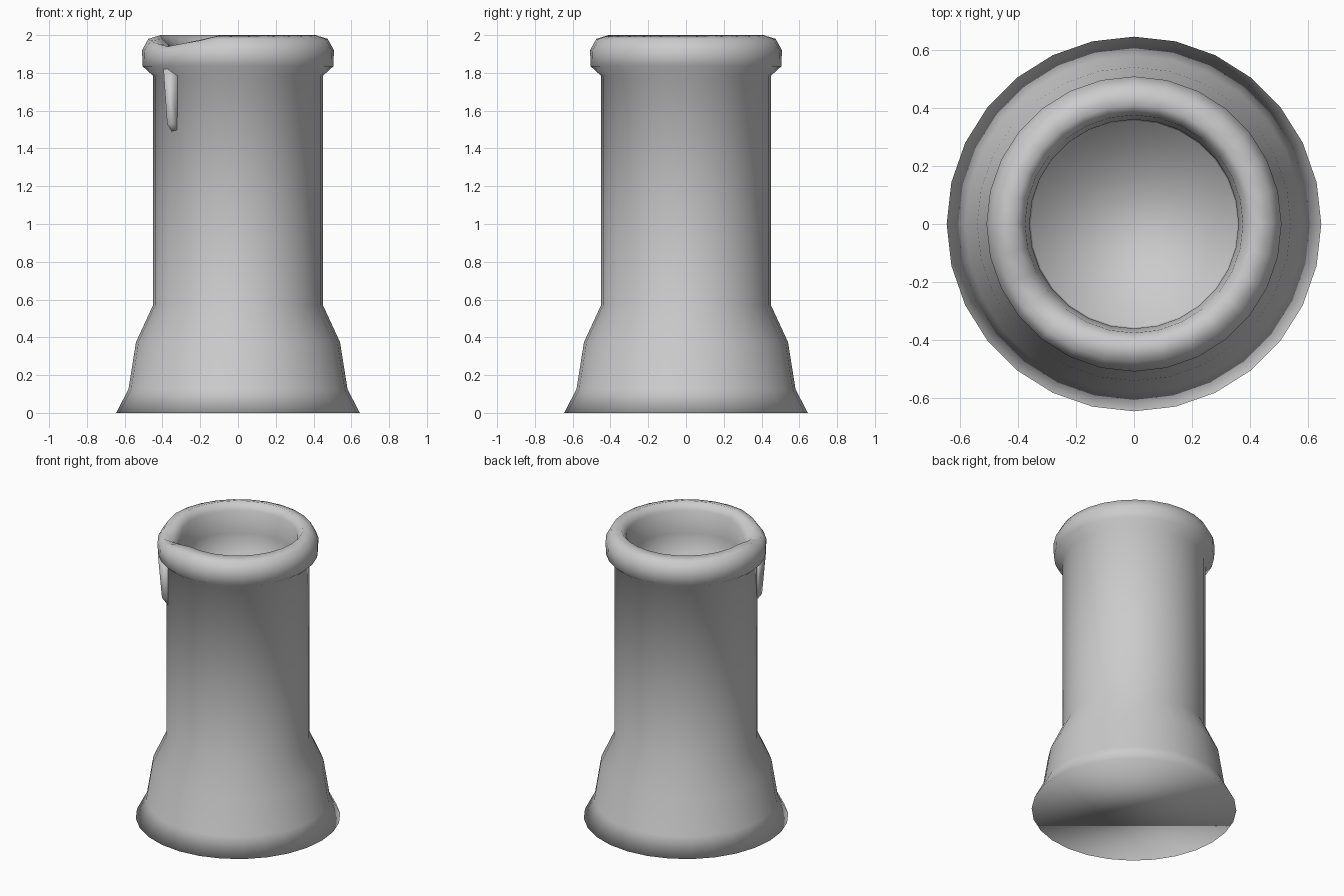
import bpy, bmesh, math

cube = bpy.data.objects.get("Cube")
if cube:
    bpy.data.objects.remove(cube, do_unlink=True)

SIDES = 28
STEP = 2 * math.pi / SIDES
SPOUT = math.pi + 3 * STEP      # direction of the pouring dip

# One flat colour
clay = bpy.data.materials.new("pale_grey_clay")
clay.use_nodes = True
clay.diffuse_color = (0.6, 0.6, 0.6, 1)
bsdf = clay.node_tree.nodes["Principled BSDF"]
bsdf.inputs["Base Color"].default_value = clay.diffuse_color
bsdf.inputs["Roughness"].default_value = 0.8


def polar(r, a, z):
    return (r * math.cos(a), r * math.sin(a), z)


def finish(bm, name):
    bmesh.ops.recalc_face_normals(bm, faces=bm.faces)
    for f in bm.faces:
        f.smooth = True
    mesh = bpy.data.meshes.new(name)
    bm.to_mesh(mesh)
    bm.free()
    mesh.materials.append(clay)
    ob = bpy.data.objects.new(name, mesh)
    bpy.context.collection.objects.link(ob)
    return ob


# Pot profile from foot to inner floor: radius, height, depth of spout dip
profile = [
    (0.645, 0, 0), (0.58, 0.125, 0), (0.54, 0.375, 0), (0.45, 0.57, 0),
    (0.45, 1.785, 0), (0.505, 1.835, 0), (0.508, 1.92, 0.01),
    (0.475, 1.98, 0.04), (0.41, 2.0, 0.08), (0.375, 1.95, 0.07),
    (0.36, 1.8, 0), (0.355, 1.55, 0),
]


def dip(a):
    d = abs((a - SPOUT + math.pi) % (2 * math.pi) - math.pi)
    return max(0.0, 1 - d / (2.7 * STEP))


bm = bmesh.new()
rings = []
for r, z, depth in profile:
    rings.append([bm.verts.new(polar(r, i * STEP, z - depth * dip(i * STEP)))
                  for i in range(SIDES)])
for low, high in zip(rings, rings[1:]):
    for i in range(SIDES):
        j = (i + 1) % SIDES
        bm.faces.new((low[i], low[j], high[j], high[i]))
bm.faces.new(rings[0][::-1])
bm.faces.new(rings[-1])
finish(bm, "pot_body")

# Tapered ridge hanging below the spout
bm = bmesh.new()
sections = []
for ridge, z in ((0.505, 1.82), (0.48, 1.53), (0.45, 1.49)):
    sections.append([bm.verts.new(polar(r, SPOUT + a, z)) for r, a in
                     ((0.44, -0.11), (ridge, 0), (0.44, 0.11))])
for low, high in zip(sections, sections[1:]):
    for i in range(3):
        j = (i + 1) % 3
        bm.faces.new((low[i], low[j], high[j], high[i]))
bm.faces.new(sections[0][::-1])
bm.faces.new(sections[-1])
finish(bm, "spout_ridge")
